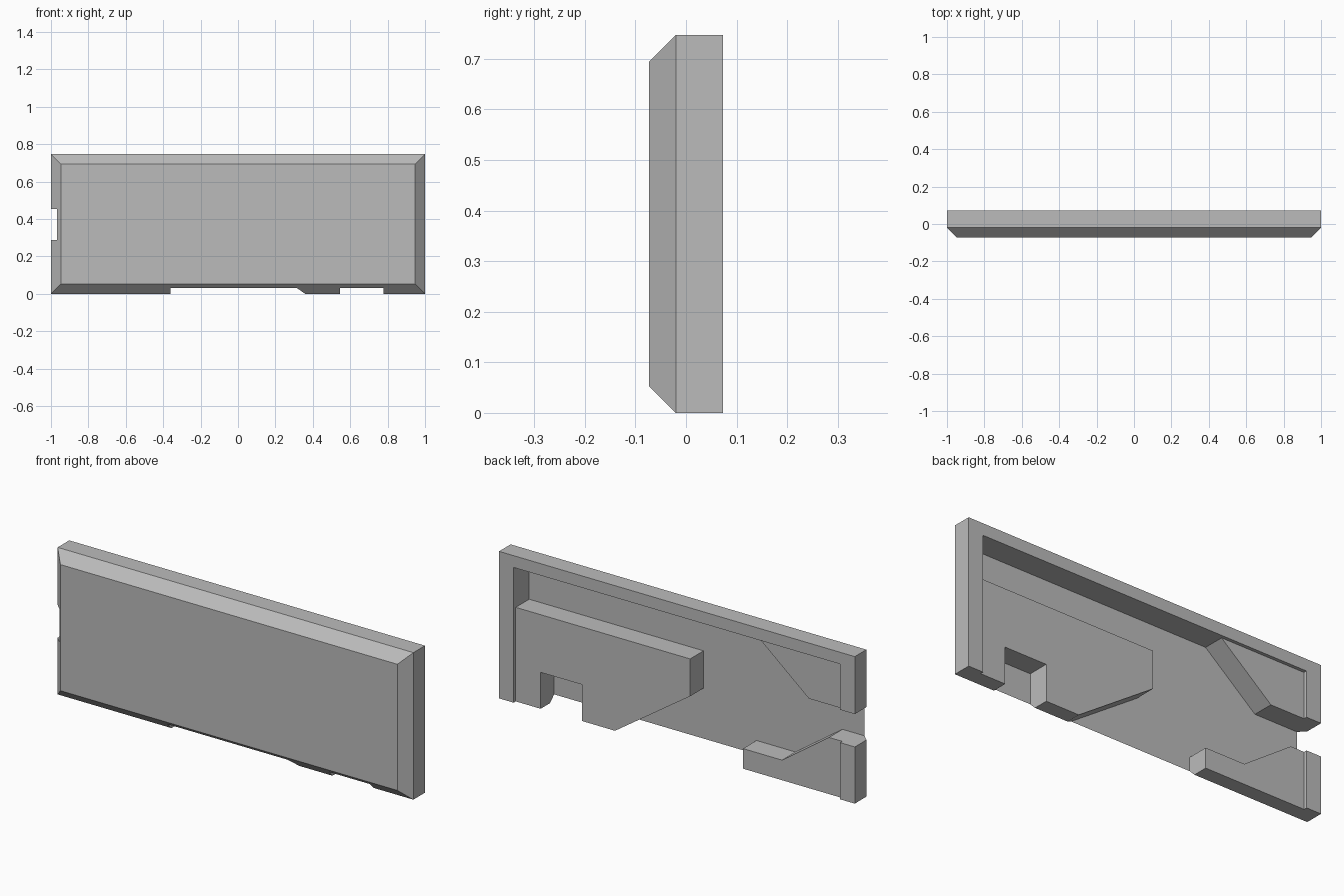
import bpy
import bmesh

cube = bpy.data.objects.get("Cube")
if cube:
    bpy.data.objects.remove(cube, do_unlink=True)

# Main levels of the panel
HEIGHT, DEPTH, CHAMFER = 0.747, 0.073, 0.053
FLOOR, BLOCK_BACK = -0.052, 0.056
RIM_X, RIM_TOP = 0.918, 0.687
OUT = 0.2  # cutter overshoot past the panel

grey = bpy.data.materials.new("plain_grey")
grey.use_nodes = True
colour = (0.5, 0.5, 0.5, 1)
grey.diffuse_color = colour
grey.node_tree.nodes["Principled BSDF"].inputs["Base Color"].default_value = colour


def outline_solid(name, outline, y_front, y_back):
    """Extrude an x-z outline along y."""
    bm = bmesh.new()
    face = bm.faces.new([bm.verts.new((x, y_front, z)) for x, z in outline])
    ext = bmesh.ops.extrude_face_region(bm, geom=[face])
    verts = [v for v in ext["geom"] if isinstance(v, bmesh.types.BMVert)]
    bmesh.ops.translate(bm, verts=verts, vec=(0, y_back - y_front, 0))
    bmesh.ops.recalc_face_normals(bm, faces=bm.faces)
    mesh = bpy.data.meshes.new(name)
    bm.to_mesh(mesh)
    bm.free()
    obj = bpy.data.objects.new(name, mesh)
    bpy.context.collection.objects.link(obj)
    mesh.materials.append(grey)
    return obj


def rectangle(x0, x1, z0, z1):
    return [(x0, z0), (x1, z0), (x1, z1), (x0, z1)]


# Solid slab with its front edges chamfered
panel = outline_solid("cover_panel", rectangle(-1, 1, 0, HEIGHT), -DEPTH, DEPTH)
bm = bmesh.new()
bm.from_mesh(panel.data)
front_edges = [e for e in bm.edges if all(v.co.y < 0 for v in e.verts)]
bmesh.ops.bevel(bm, geom=front_edges, offset=CHAMFER, segments=1,
                affect='EDGES', offset_type='OFFSET')
bm.to_mesh(panel.data)
bm.free()

# Winding channel between the raised blocks, open at the bottom and one end
channel = [(RIM_X, RIM_TOP), (RIM_X, 0.478), (-0.062, 0.478), (-0.062, 0.288),
           (0.36, 0), (0.36, -OUT), (-0.36, -OUT), (-0.36, 0.102),
           (-0.579, 0.102), (-0.843, 0.288), (-1 - OUT, 0.288),
           (-1 - OUT, 0.455), (-0.73, 0.455), (-0.45, RIM_TOP)]

cutters = [
    outline_solid("block_recess_cutter", rectangle(-RIM_X, RIM_X, -OUT, RIM_TOP),
                  BLOCK_BACK, DEPTH + OUT),
    outline_solid("channel_cutter", channel, FLOOR, DEPTH + OUT),
    outline_solid("bottom_notch_cutter", rectangle(0.545, 0.778, -OUT, 0.185),
                  FLOOR, DEPTH + OUT),
]

# Carve the back, then drop the cutters
bpy.context.view_layer.objects.active = panel
for cutter in cutters:
    cutter.hide_render = True
    mod = panel.modifiers.new(cutter.name, 'BOOLEAN')
    mod.operation = 'DIFFERENCE'
    mod.solver = 'EXACT'
    mod.object = cutter
    bpy.ops.object.modifier_apply(modifier=mod.name)
for cutter in cutters:
    bpy.data.objects.remove(cutter, do_unlink=True)
